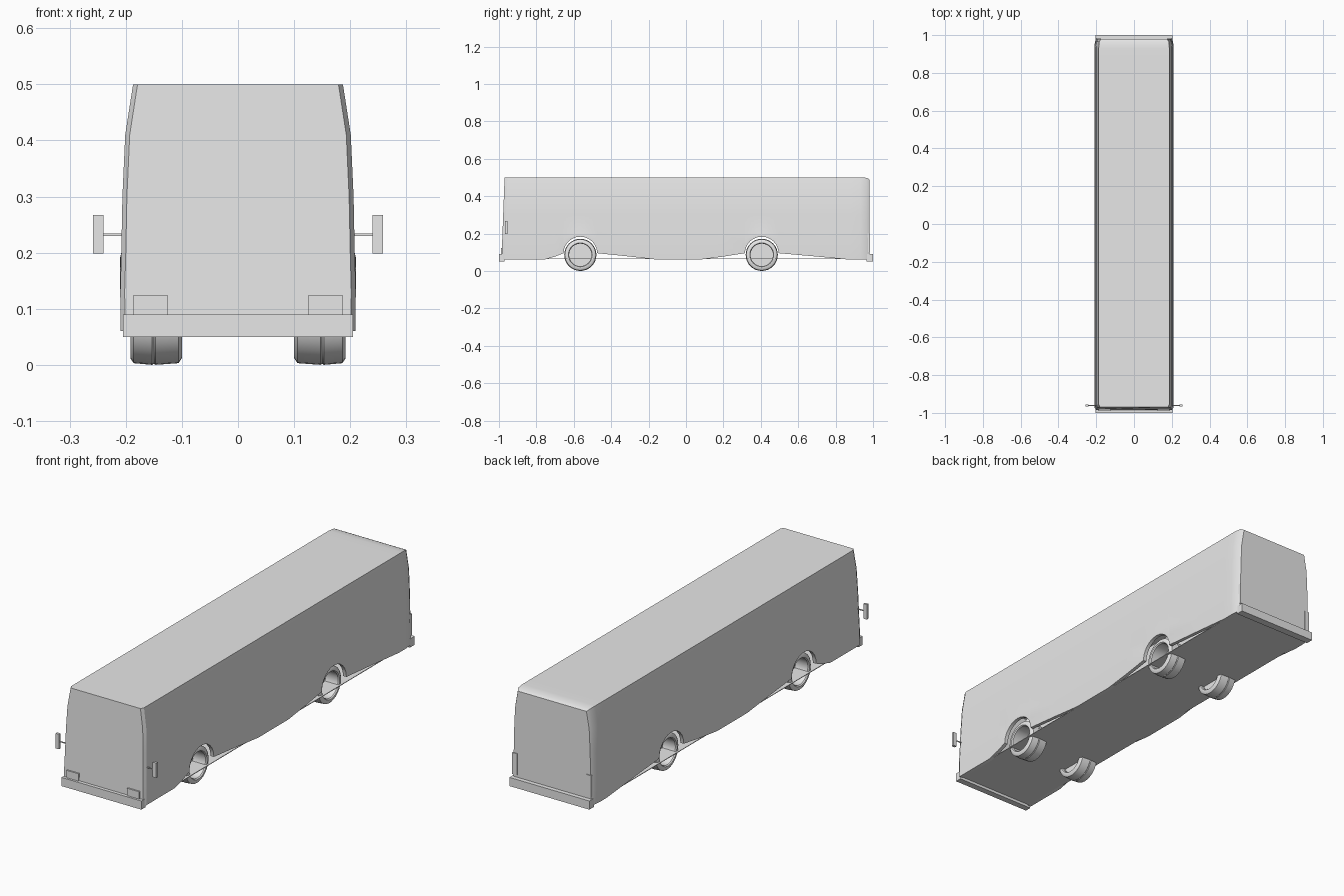
import bpy, bmesh
from math import pi, sin, cos
from mathutils import Matrix

cube = bpy.data.objects.get("Cube")
if cube:
    bpy.data.objects.remove(cube, do_unlink=True)

grey = bpy.data.materials.new("light grey")
grey.use_nodes = True
COLOUR = (0.8, 0.8, 0.8, 1)
grey.diffuse_color = COLOUR
grey.node_tree.nodes["Principled BSDF"].inputs["Base Color"].default_value = COLOUR


def finish(name, bm, smooth=None):
    bmesh.ops.recalc_face_normals(bm, faces=bm.faces)
    mesh = bpy.data.meshes.new(name)
    bm.to_mesh(mesh)
    bm.free()
    mesh.materials.append(grey)
    ob = bpy.data.objects.new(name, mesh)
    bpy.context.collection.objects.link(ob)
    if smooth:
        bpy.ops.object.select_all(action='DESELECT')
        ob.select_set(True)
        bpy.context.view_layer.objects.active = ob
        bpy.ops.object.shade_smooth_by_angle(angle=smooth)
    return ob


def box(name, x, y, z):
    bm = bmesh.new()
    bmesh.ops.create_cube(bm, size=1)
    for v in bm.verts:
        for i, (lo, hi) in enumerate((x, y, z)):
            v.co[i] = lo + (v.co[i] + 0.5) * (hi - lo)
    return finish(name, bm)


AXLES = {"front": -0.565, "rear": 0.405}


def arch(centre):
    return [(centre - 0.09 * cos(pi * i / 12), 0.095 + 0.088 * sin(pi * i / 12))
            for i in range(13)]


# Skirt line along the coach, rising to each wheel arch
skirt = [(-0.985, 0.06), (-0.97, 0.06), (-0.93, 0.06), (-0.76, 0.06), (-0.7, 0.077)]
skirt += arch(AXLES["front"])
skirt += [(-0.3, 0.077), (-0.15, 0.06), (0.07, 0.06), (0.2, 0.077)]
skirt += arch(AXLES["rear"])
skirt += [(0.7, 0.077), (0.88, 0.06), (0.93, 0.06), (0.965, 0.06), (0.98, 0.06)]


# Body shell lofted through cross-sections
def section(bm, y, low):
    half = [(0.192, low), (0.209, low), (0.21, (low + 0.2) / 2), (0.208, 0.2),
            (0.206, 0.3), (0.201, 0.41), (0.187, 0.5)]
    inset, drop = 0, 0
    if y < -0.98:
        inset = 0.008
    elif y > 0.97:
        inset, drop = 0.011, 0.01
    elif y > 0.94:
        inset, drop = 0.003, 0.002
    ring = []
    for side, points in ((-1, half), (1, half[::-1])):
        for x, z in points:
            slope = 0.015 * max(0, z - 0.1) / 0.4 if y < -0.96 else 0
            top = drop if z > 0.45 else 0
            ring.append(bm.verts.new((side * (x - inset), y + slope, z - top)))
    return ring


bm = bmesh.new()
rings = [section(bm, y, low) for y, low in skirt]
for a, b in zip(rings, rings[1:]):
    for i in range(len(a) - 1):
        bm.faces.new((a[i], a[i + 1], b[i + 1], b[i]))
bm.faces.new(rings[0])
bm.faces.new(rings[-1])
finish("body_shell", bm, 0.45)

# Flat floor plate and bumpers
box("floor", (-0.2, 0.2), (-0.985, 0.98), (0.063, 0.066))
box("front_bumper", (-0.205, 0.205), (-1, -0.97), (0.05, 0.09))
box("rear_bumper", (-0.205, 0.205), (0.965, 1), (0.05, 0.09))


# Wheels: a closed tyre profile spun round the axle, with a deep-set disc
def wheel(name, side, y):
    profile = [(0.187, 0.06), (0.192, 0.064), (0.192, 0.074), (0.186, 0.083),
               (0.153, 0.086), (0.15, 0.084), (0.147, 0.086), (0.106, 0.083),
               (0.1, 0.074), (0.1, 0.064), (0.105, 0.06)]
    bm = bmesh.new()
    count = 32
    loops = [[bm.verts.new((side * x, y + r * cos(2 * pi * k / count),
                            0.086 + r * sin(2 * pi * k / count)))
              for x, r in profile] for k in range(count)]
    for k in range(count):
        a, b = loops[k], loops[(k + 1) % count]
        for i in range(len(profile)):
            j = (i + 1) % len(profile)
            bm.faces.new((a[i], a[j], b[j], b[i]))
    disc = Matrix.Translation((side * 0.12, y, 0.086)) @ Matrix.Rotation(pi / 2, 4, 'Y')
    bmesh.ops.create_cone(bm, cap_ends=True, segments=count, radius1=0.06,
                          radius2=0.06, depth=0.006, matrix=disc)
    finish(name, bm, 0.6)


def span(side, a, b):
    return tuple(sorted((side * a, side * b)))


# Paired parts
for side, label in ((1, "left"), (-1, "right")):
    for axle, y in AXLES.items():
        wheel(f"{axle}_{label}_wheel", side, y)
    box(f"{label}_mirror", span(side, 0.24, 0.258), (-0.967, -0.955), (0.198, 0.267))
    box(f"{label}_mirror_arm", span(side, 0.195, 0.242), (-0.963, -0.959), (0.23, 0.234))
    box(f"{label}_headlight", span(side, 0.125, 0.187), (-0.99, -0.975), (0.09, 0.124))
    box(f"{label}_tail_light", span(side, 0.178, 0.202), (0.965, 0.984), (0.1, 0.2))
